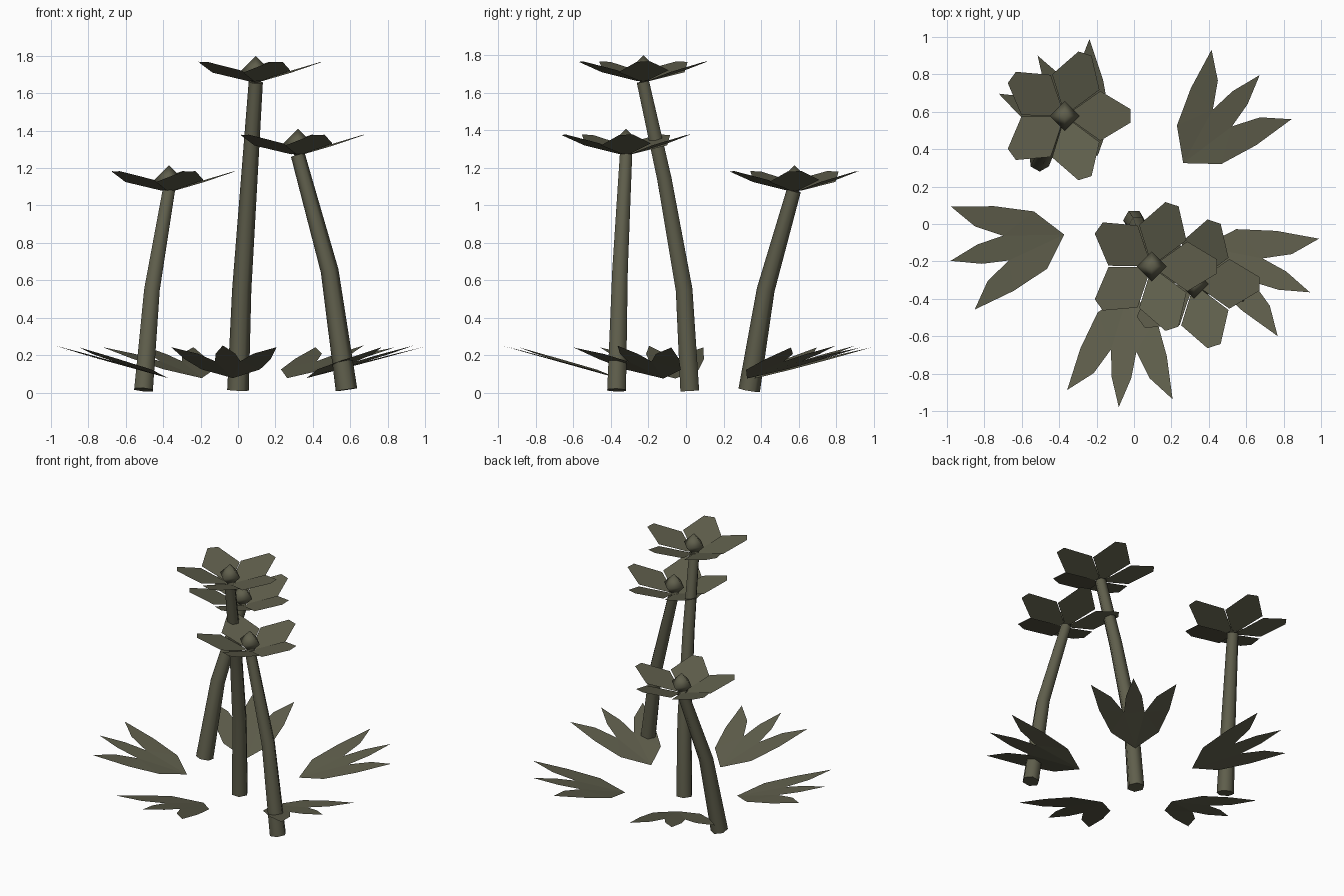
import bpy
import bmesh
from math import cos, sin, pi, radians, hypot
from mathutils import Vector

cube = bpy.data.objects.get("Cube")
if cube:
    bpy.data.objects.remove(cube)

olive = bpy.data.materials.new("dull_olive")
olive.use_nodes = True
colour = (0.115, 0.113, 0.072, 1)
olive.diffuse_color = colour
olive.node_tree.nodes["Principled BSDF"].inputs["Base Color"].default_value = colour


def finish(name, bm, smooth=False):
    mesh = bpy.data.meshes.new(name)
    for face in bm.faces:
        face.smooth = smooth
    bm.to_mesh(mesh)
    bm.free()
    mesh.materials.append(olive)
    obj = bpy.data.objects.new(name, mesh)
    bpy.context.collection.objects.link(obj)
    return obj


def make_stem(name, path, side):
    """Six-sided tapering tube along a bent path."""
    bm = bmesh.new()
    points = [Vector(p) for p in path]
    rings = []
    for i, p in enumerate(points):
        along = (points[min(i + 1, len(points) - 1)] - points[max(i - 1, 0)]).normalized()
        a = (side - along * side.dot(along)).normalized()
        b = along.cross(a)
        radius = 0.058 - 0.02 * p.z / points[-1].z
        rings.append([bm.verts.new(p + radius * (a * cos(k * pi / 3) + b * sin(k * pi / 3)))
                      for k in range(6)])
    for low, high in zip(rings, rings[1:]):
        for k in range(6):
            n = (k + 1) % 6
            bm.faces.new((low[k], low[n], high[n], high[k]))
    bm.faces.new(rings[0][::-1])
    bm.faces.new(rings[-1])
    obj = finish(name, bm, True)
    for face in obj.data.polygons[-2:]:
        face.use_smooth = False


def make_flower(name, centre):
    """Five upturned petals around a diamond-shaped heart."""
    half = [(0.03, 0.02), (0.19, 0.133), (0.35, 0.037)]
    outline = half + [(u, -v) for u, v in reversed(half)]
    bm = bmesh.new()
    for k in range(5):
        t = k * 2 * pi / 5
        bm.faces.new([bm.verts.new((u * cos(t) - v * sin(t), u * sin(t) + v * cos(t),
                                    0.32 * u + 0.04 * v)) for u, v in outline])
    finish(name + "_petals", bm).location = centre

    bm = bmesh.new()
    for low in (True, False):
        bmesh.ops.create_cone(bm, segments=4, radius1=0.08, radius2=0, depth=0.08)
        new = [v for v in bm.verts if not v.tag]
        for v in new:
            v.co.z += 0.04
            if low:
                v.co.z *= -1
            v.tag = True
    # Remove the hidden squares, then join the two pyramids
    bmesh.ops.delete(bm, geom=[f for f in bm.faces if len(f.verts) == 4], context='FACES_ONLY')
    bmesh.ops.remove_doubles(bm, verts=bm.verts, dist=0.001)
    bmesh.ops.recalc_face_normals(bm, faces=bm.faces)
    # Turn the corners onto the axes
    corner = next(v.co for v in bm.verts if abs(v.co.z) < 0.01)
    if abs(corner.x * corner.y) > 0.001:
        bmesh.ops.rotate(bm, verts=bm.verts, cent=(0, 0, 0),
                         matrix=((cos(pi / 4), -sin(pi / 4), 0), (sin(pi / 4), cos(pi / 4), 0), (0, 0, 1)))
    finish(name + "_heart", bm, True).location = Vector(centre) + Vector((0, 0, 0.065))


def make_leaf(name, angle):
    """Three-fingered leaf rising outward from the ground."""
    half = [(0.13, 0.157), (0.33, 0.232), (0.557, 0.283), (0.455, 0.15), (0.32, 0.068), (0.464, 0.053)]
    outline = [(0, 0)] + half + [(0.624, 0)] + [(u, -v) for u, v in reversed(half)]
    bm = bmesh.new()
    verts = []
    for u, v in outline:
        r = 0.39 + u
        z = 0.077 + 0.28 * (u + hypot(u, v)) / 2
        verts.append(bm.verts.new((0.007 + r * cos(angle) - v * sin(angle),
                                   0.031 + r * sin(angle) + v * cos(angle), z)))
    # Palm between the notches, then the three fingers
    root, a, b, tip, c, notch, d, mid, d2, notch2, c2, tip2, b2, a2 = verts
    for loop in ((root, notch2, notch), (root, notch, a), (root, a2, notch2),
                 (a, notch, b), (a2, b2, notch2),
                 (b, notch, c), (b, c, tip), (b2, c2, notch2), (b2, tip2, c2),
                 (notch, notch2, d2, d), (d, d2, mid)):
        bm.faces.new(loop)
    bmesh.ops.recalc_face_normals(bm, faces=bm.faces)
    if sum(f.normal.z for f in bm.faces) < 0:
        bmesh.ops.reverse_faces(bm, faces=bm.faces)
    finish(name, bm)


# Stems and their flowers
X, Y = Vector((1, 0, 0)), Vector((0, 1, 0))
make_stem("tall_stem", [(0, 0.02, 0.012), (0.02, -0.01, 0.55),
                        (0.06, -0.115, 1.14), (0.095, -0.23, 1.66)], X)
make_stem("left_stem", [(0.58, -0.37, 0.015), (0.49, -0.352, 0.65), (0.32, -0.32, 1.27)], X)
make_stem("right_stem", [(-0.505, 0.337, 0.015), (-0.46, 0.425, 0.55), (-0.37, 0.575, 1.08)], Y)
make_flower("tall_flower", (0.095, -0.227, 1.655))
make_flower("left_flower", (0.32, -0.32, 1.265))
make_flower("right_flower", (-0.37, 0.578, 1.07))

# Ring of leaves
for i in range(5):
    make_leaf(f"leaf_{i + 1}", radians(49 + 72 * i))
